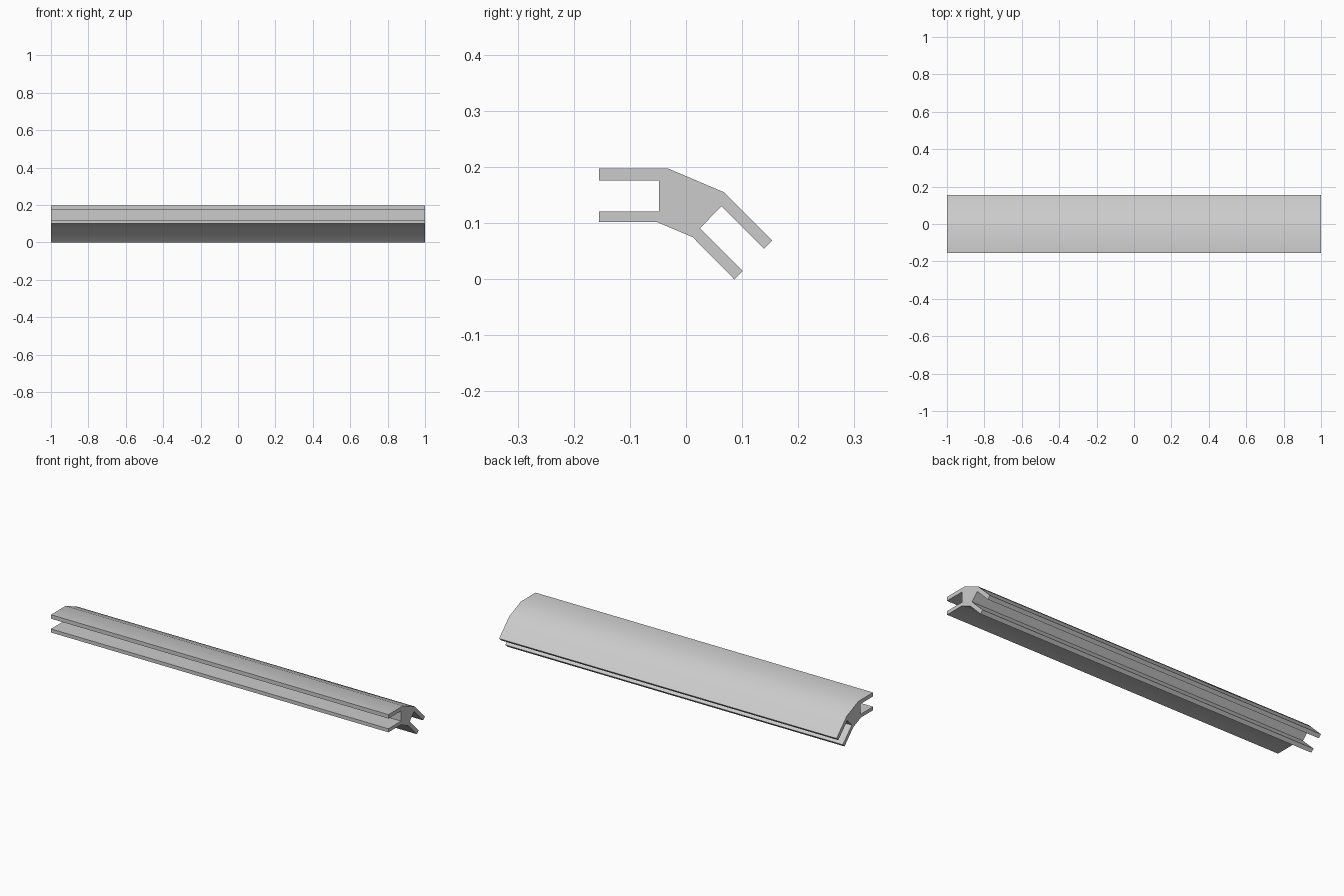
import bpy
import bmesh
import math
from mathutils import Vector

cube = bpy.data.objects.get("Cube")
if cube:
    bpy.data.objects.remove(cube, do_unlink=True)

LENGTH = 2.0

# Material
grey = bpy.data.materials.new("light grey")
grey.use_nodes = True
colour = (0.6, 0.6, 0.6, 1.0)
grey.diffuse_color = colour
grey.node_tree.nodes["Principled BSDF"].inputs["Base Color"].default_value = colour

# Cross-section (y, z): two slotted channels joined by a bent web
profile = [
    (-0.155, 0.197), (-0.031, 0.197), (0.068, 0.155), (0.154, 0.069),   # outer skin
    (0.139, 0.054), (0.063, 0.130), (0.025, 0.091), (0.101, 0.015),     # sloping slot
    (0.086, 0.0), (0.012, 0.075), (-0.052, 0.102), (-0.155, 0.102),     # inner skin
    (-0.155, 0.121), (-0.048, 0.121), (-0.048, 0.176), (-0.155, 0.176), # level slot
]

# Extrude the section along x
bm = bmesh.new()
end_cap = bm.faces.new([bm.verts.new((-LENGTH / 2, y, z)) for y, z in profile])
extruded = bmesh.ops.extrude_face_region(bm, geom=[end_cap], use_keep_orig=True)
moved = [v for v in extruded["geom"] if isinstance(v, bmesh.types.BMVert)]
bmesh.ops.translate(bm, verts=moved, vec=Vector((LENGTH, 0, 0)))
bmesh.ops.recalc_face_normals(bm, faces=bm.faces[:])
mesh = bpy.data.meshes.new("corner_joining_strip")
bm.to_mesh(mesh)
bm.free()
mesh.materials.append(grey)

strip = bpy.data.objects.new("corner_joining_strip", mesh)
bpy.context.collection.objects.link(strip)

# Soften only the shallow bends
bpy.ops.object.select_all(action="DESELECT")
strip.select_set(True)
bpy.context.view_layer.objects.active = strip
bpy.ops.object.shade_smooth_by_angle(angle=math.radians(30))
